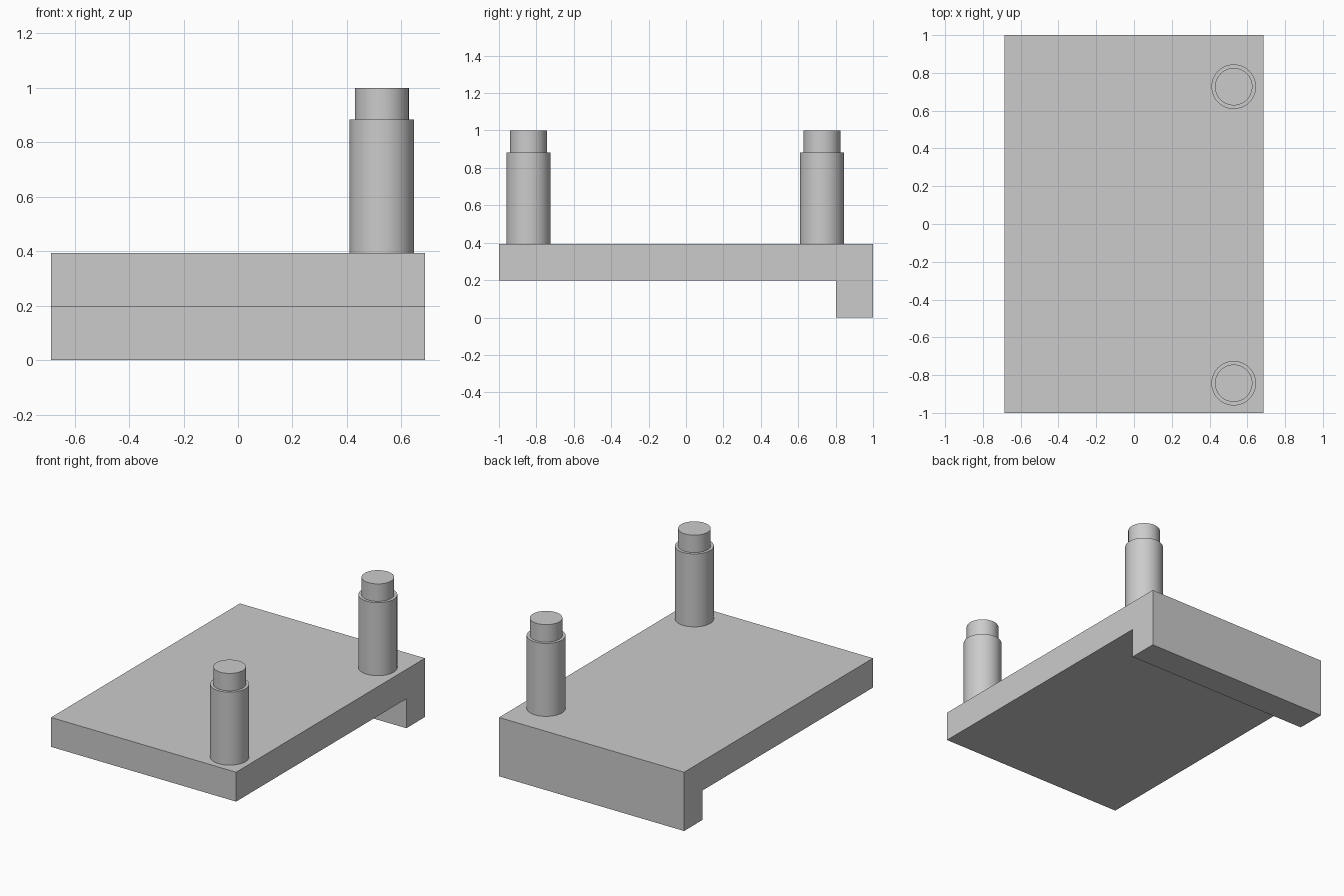
import bpy
import bmesh
import math

cube = bpy.data.objects.get("Cube")
if cube:
    bpy.data.objects.remove(cube, do_unlink=True)

GREY = (0.6, 0.6, 0.6, 1.0)
grey = bpy.data.materials.new("plain grey")
grey.use_nodes = True
grey.diffuse_color = GREY
grey.node_tree.nodes["Principled BSDF"].inputs["Base Color"].default_value = GREY


def finish(name, bm):
    bmesh.ops.recalc_face_normals(bm, faces=bm.faces)
    mesh = bpy.data.meshes.new(name)
    bm.to_mesh(mesh)
    bm.free()
    mesh.materials.append(grey)
    obj = bpy.data.objects.new(name, mesh)
    bpy.context.collection.objects.link(obj)
    return obj


# Base plate with a downward lip along the back edge: extruded side profile
HALF_WIDTH, TOP, UNDER, LIP = 0.686, 0.394, 0.197, 0.803
profile = [(-1, UNDER), (LIP, UNDER), (LIP, 0), (1, 0), (1, TOP), (-1, TOP)]
bm = bmesh.new()
face = bm.faces.new([bm.verts.new((-HALF_WIDTH, y, z)) for y, z in profile])
extruded = bmesh.ops.extrude_face_region(bm, geom=[face])["geom"]
moved = [v for v in extruded if isinstance(v, bmesh.types.BMVert)]
bmesh.ops.translate(bm, verts=moved, vec=(2 * HALF_WIDTH, 0, 0))
finish("base_plate", bm)


# Stepped round pegs: a lathed outline with a narrower tip
def stepped_peg(name, x, y, steps=64):
    outline = [(0, TOP), (0.118, TOP), (0.118, 0.883), (0.099, 0.883), (0.099, 1), (0, 1)]
    bm = bmesh.new()
    verts = [bm.verts.new((r, 0, z)) for r, z in outline]
    edges = [bm.edges.new(pair) for pair in zip(verts, verts[1:])]
    bmesh.ops.spin(bm, geom=verts + edges, cent=(0, 0, 0), axis=(0, 0, 1),
                   angle=math.tau, steps=steps, use_merge=False)
    bmesh.ops.remove_doubles(bm, verts=bm.verts, dist=0.0001)
    peg = finish(name, bm)
    peg.location = (x, y, 0)
    bpy.ops.object.select_all(action="DESELECT")
    peg.select_set(True)
    bpy.context.view_layer.objects.active = peg
    bpy.ops.object.shade_smooth_by_angle(angle=math.radians(30))


stepped_peg("front_peg", 0.528, -0.843)
stepped_peg("back_peg", 0.528, 0.727)
